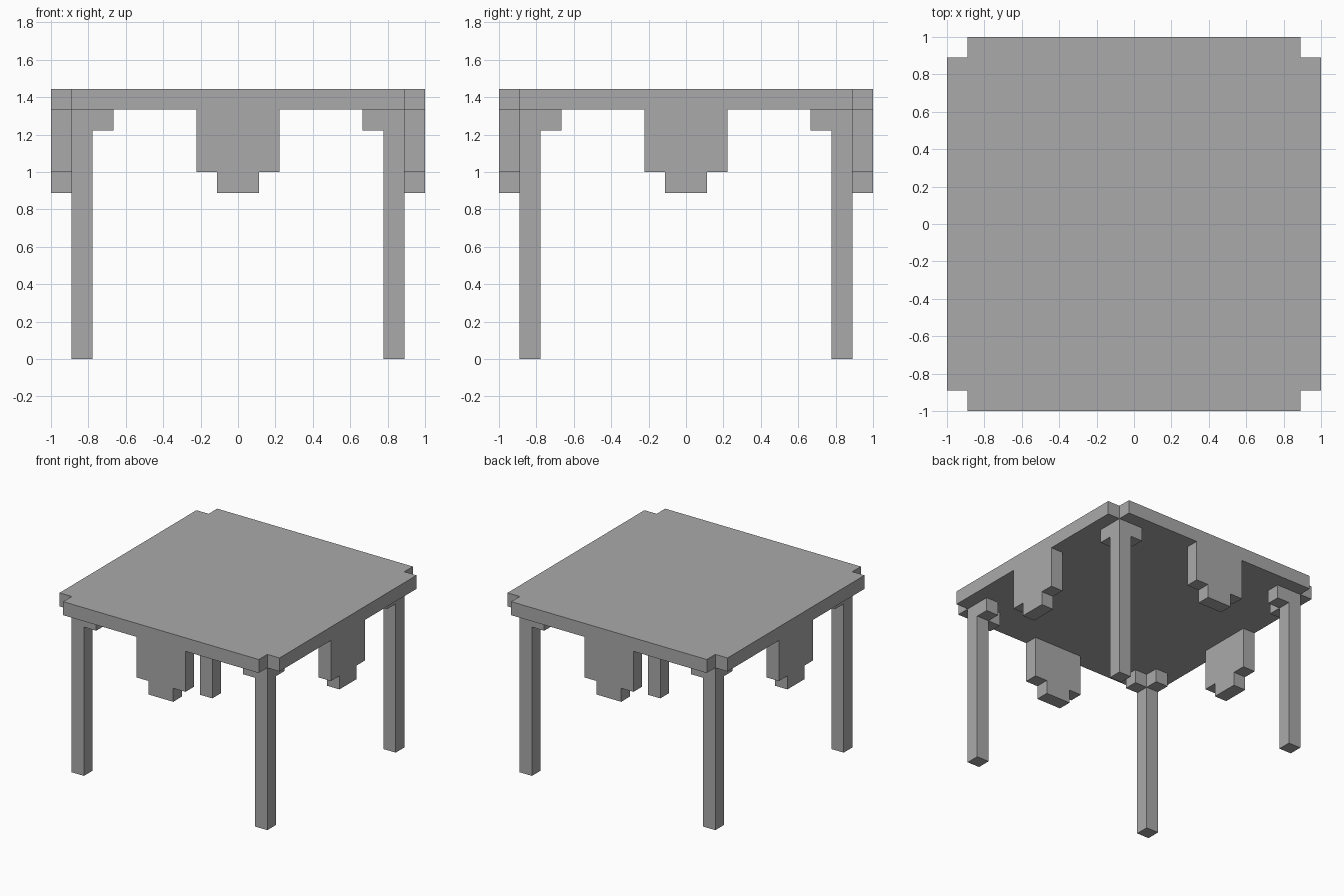
import bpy, bmesh
from math import pi
from mathutils import Matrix

U = 1 / 9  # one block of the design grid

cube = bpy.data.objects.get("Cube")
if cube:
    bpy.data.objects.remove(cube, do_unlink=True)

grey = bpy.data.materials.new("plain grey")
grey.use_nodes = True
grey.diffuse_color = (0.4, 0.4, 0.4, 1)
grey.node_tree.nodes["Principled BSDF"].inputs["Base Color"].default_value = (0.4, 0.4, 0.4, 1)


def prism(name, outline, along, quarter=0):
    """Extrude a flat outline (block units) and turn it in quarter turns about z."""
    bm = bmesh.new()
    face = bm.faces.new([bm.verts.new(p) for p in outline])
    grown = bmesh.ops.extrude_face_region(bm, geom=[face])["geom"]
    bmesh.ops.translate(bm, vec=along, verts=[v for v in grown if isinstance(v, bmesh.types.BMVert)])
    bmesh.ops.recalc_face_normals(bm, faces=bm.faces)
    bm.transform(Matrix.Rotation(quarter * pi / 2, 4, "Z") @ Matrix.Scale(U, 4))
    mesh = bpy.data.meshes.new(name)
    bm.to_mesh(mesh)
    bm.free()
    mesh.materials.append(grey)
    obj = bpy.data.objects.new(name, mesh)
    bpy.context.collection.objects.link(obj)
    return obj


# Table top: square slab with notched corners
corner = [(9, -8), (9, 8), (8, 8), (8, 9)]
top = corner + [(-8, 9), (-8, 8), (-9, 8)]
top += [(-9, -8), (-8, -8), (-8, -9), (8, -9), (8, -8)]
prism("table_top", [(x, y, 12) for x, y in top], (0, 0, 1))

# Stepped drop hanging from the middle of each edge
half = [(2, 12), (2, 9), (1, 9), (1, 8)]
drop = half + [(-x, z) for x, z in reversed(half)]

for i, (side, place) in enumerate(zip(("front", "left", "back", "right"),
                                      ("front_right", "front_left", "back_left", "back_right"))):
    prism(side + "_drop", [(x, -9, z) for x, z in drop], (0, 1, 0), i)

    # Leg with an inward bracket along each edge
    prism(place + "_leg", [(-8, -8, 0), (-7, -8, 0), (-7, -7, 0), (-8, -7, 0)], (0, 0, 12), i)
    prism(place + "_bracket_a", [(-7, -8, 11), (-6, -8, 11), (-6, -7, 11), (-7, -7, 11)], (0, 0, 1), i)
    prism(place + "_bracket_b", [(-8, -7, 11), (-7, -7, 11), (-7, -6, 11), (-8, -6, 11)], (0, 0, 1), i)
